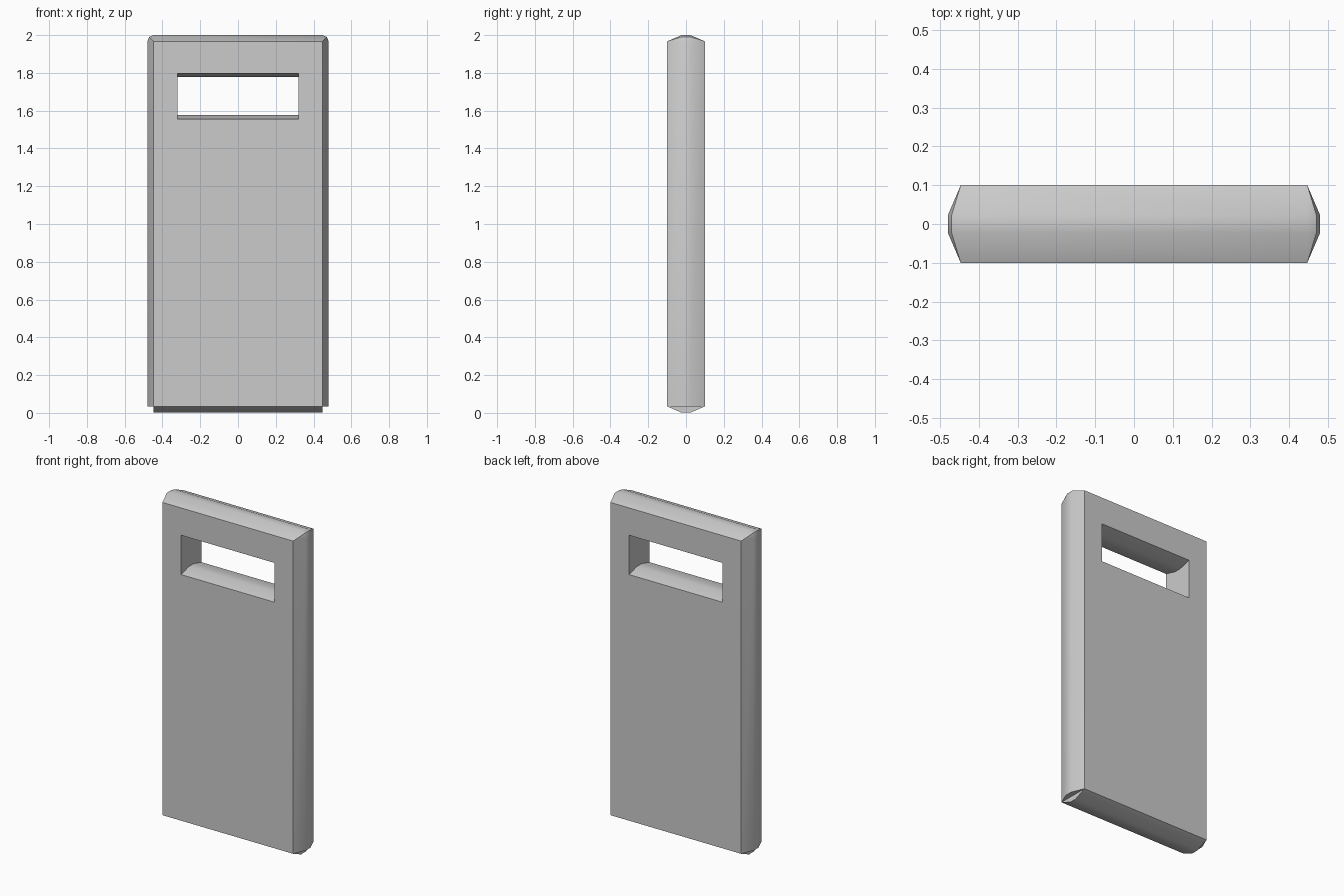
import bpy, bmesh

if "Cube" in bpy.data.objects:
    bpy.data.objects.remove(bpy.data.objects["Cube"])

W, ZB, ZT = 0.447, 0.034, 1.967      # flat panel face limits
HX, HB, HT = 0.319, 1.555, 1.798     # window limits
# edge profile across the thickness: (y, share of bulge)
PROFILE = [(-0.1, 0), (-0.023, 1), (0.023, 1), (0.1, 0)]
EDGE, LIP = 0.033, 0.021

bm = bmesh.new()


def outline(y, d):
    """Outer loop: notched bottom corners, two-facet rounded top corners."""
    k = 0.7071 * d
    half = [(W, ZB - d), (W, ZB), (W + d, ZB), (W + d, ZT), (W + k, ZT + k), (W, ZT + d)]
    pts = half + [(-x, z) for x, z in reversed(half)]
    return [bm.verts.new((x, y, z)) for x, z in pts]


def window(y, d):
    """Window loop: top and bottom lips bulge into the opening."""
    pts = [(HX, HB + d), (HX, HT - d), (-HX, HT - d), (-HX, HB + d)]
    return [bm.verts.new((x, y, z)) for x, z in pts]


def loft(loops):
    for a, b in zip(loops, loops[1:]):
        n = len(a)
        for i in range(n):
            j = (i + 1) % n
            bm.faces.new((a[i], a[j], b[j], b[i]))


# rounded rim and window lining
outer = [outline(y, s * EDGE) for y, s in PROFILE]
inner = [window(y, s * LIP) for y, s in PROFILE]
loft(outer)
loft(inner)

# front and back faces framed around the window
for k in (0, -1):
    o = outer[k]
    corners = [o[1], o[4], o[7], o[10]]
    for i in range(4):
        j = (i + 1) % 4
        bm.faces.new((corners[i], corners[j], inner[k][j], inner[k][i]))

bmesh.ops.remove_doubles(bm, verts=bm.verts, dist=0.0005)
bmesh.ops.recalc_face_normals(bm, faces=bm.faces)

mesh = bpy.data.meshes.new("panel")
bm.to_mesh(mesh)
bm.free()
panel = bpy.data.objects.new("panel_with_window", mesh)
bpy.context.collection.objects.link(panel)
bpy.context.view_layer.objects.active = panel
panel.select_set(True)
bpy.ops.object.shade_smooth_by_angle(angle=0.44)
